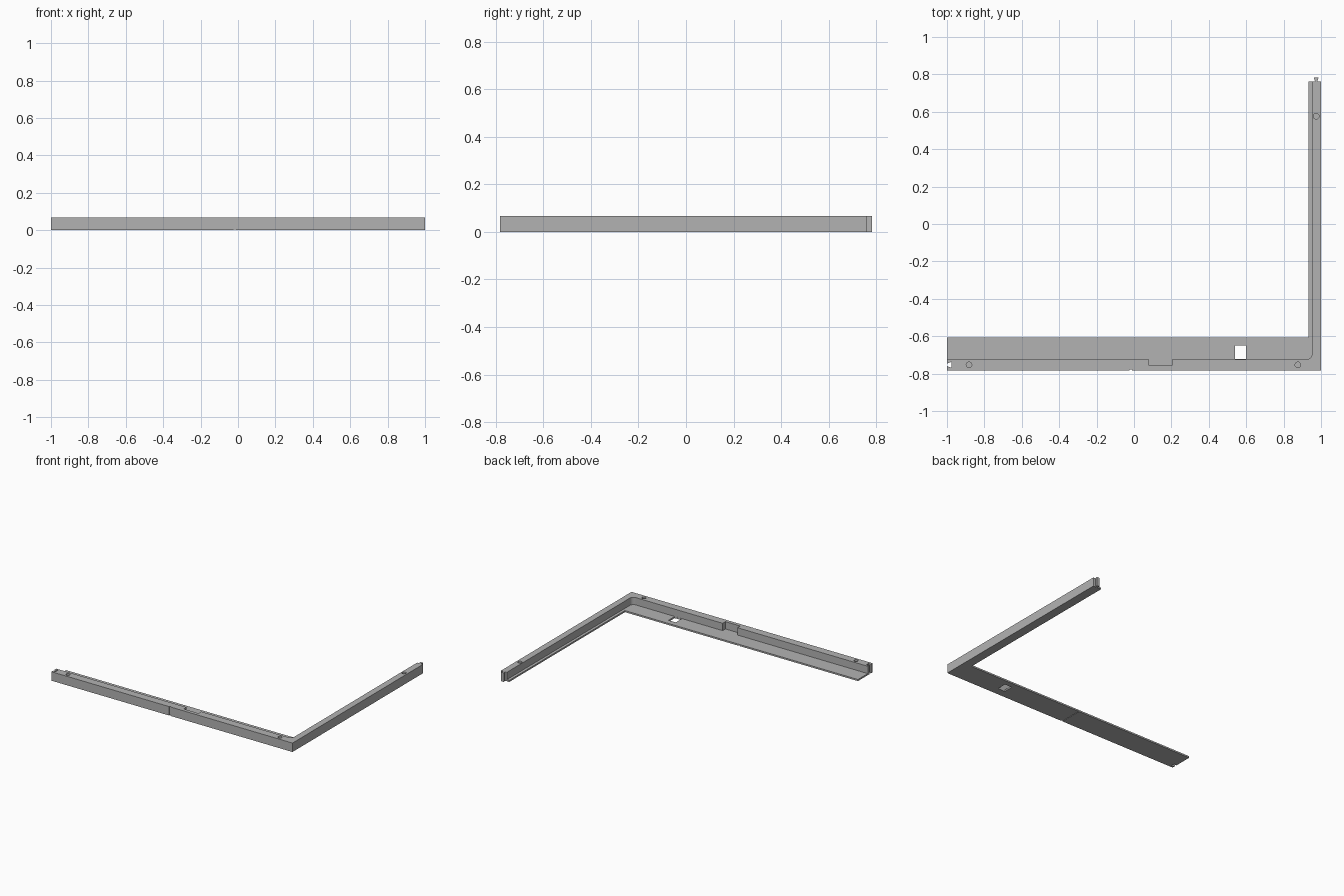
import bpy
import bmesh
from math import cos, sin, pi

if "Cube" in bpy.data.objects:
    bpy.data.objects.remove(bpy.data.objects["Cube"], do_unlink=True)

HEIGHT, FLOOR = 0.067, 0.012
FRONT, BACK = -0.783, 0.762
WALL_Y, WALL_X = -0.724, 0.952      # inner wall faces
PIN_Y, PIN_X = -0.753, 0.974        # centre lines of the walls

grey = bpy.data.materials.new("plain grey")
grey.use_nodes = True
grey.diffuse_color = (0.45, 0.45, 0.45, 1)
grey.node_tree.nodes["Principled BSDF"].inputs["Base Color"].default_value = (0.45, 0.45, 0.45, 1)


def prism(name, outline, z0, z1):
    """Extrude a counter-clockwise outline between two heights."""
    bm = bmesh.new()
    face = bm.faces.new([bm.verts.new((x, y, z0)) for x, y in outline])
    top = bmesh.ops.extrude_face_region(bm, geom=[face])["geom"]
    bmesh.ops.translate(bm, vec=(0, 0, z1 - z0),
                        verts=[v for v in top if isinstance(v, bmesh.types.BMVert)])
    bmesh.ops.recalc_face_normals(bm, faces=bm.faces)
    mesh = bpy.data.meshes.new(name)
    bm.to_mesh(mesh)
    bm.free()
    mesh.materials.append(grey)
    obj = bpy.data.objects.new(name, mesh)
    bpy.context.collection.objects.link(obj)
    return obj


def rect(x0, x1, y0, y1):
    return [(x0, y0), (x1, y0), (x1, y1), (x0, y1)]


def arc(cx, cy, r, start, end, steps):
    return [(cx + r * cos(start + (end - start) * i / steps),
             cy + r * sin(start + (end - start) * i / steps)) for i in range(steps + 1)]


# L-shaped body with a dovetail tongue at the end of the side arm
tongue = [(PIN_X + 0.006, BACK), (PIN_X + 0.013, -FRONT),
          (PIN_X - 0.013, -FRONT), (PIN_X - 0.006, BACK)]
body = prism("corner_frame",
             [(-1, FRONT), (1, FRONT), (1, BACK)] + tongue
             + [(0.932, BACK), (0.932, -0.608), (-1, -0.608)], 0, HEIGHT)

cutters = []

# Space above the thin ledge, with a rounded corner and a pocket in the front wall
R = 0.03
cutters.append(prism("ledge_cutter",
                     [(-1.1, WALL_Y), (0.08, WALL_Y), (0.08, -0.757), (0.203, -0.757), (0.203, WALL_Y)]
                     + arc(WALL_X - R, WALL_Y + R, R, -pi / 2, 0, 8)
                     + [(WALL_X, 1), (-1.1, 1)], FLOOR, 0.2))

# Dovetail socket at the left end
cutters.append(prism("socket_cutter",
                     [(-1.01, PIN_Y - 0.006), (-1, PIN_Y - 0.007), (-0.977, PIN_Y - 0.015),
                      (-0.977, PIN_Y + 0.015), (-1, PIN_Y + 0.007), (-1.01, PIN_Y + 0.006)], -0.1, 0.2))

# Rectangular opening through the ledge
cutters.append(prism("opening_cutter", rect(0.54, 0.60, WALL_Y + 0.001, -0.65), -0.1, 0.05))

# Blind round holes in the top of the wall
for x, y in [(-0.882, PIN_Y), (0.876, PIN_Y), (PIN_X, 0.576)]:
    cutters.append(prism("pin_hole_cutter", arc(x, y, 0.015, 0, 2 * pi * 15 / 16, 15), 0.025, 0.2))

# Shallow groove down the front and across the underside
cutters.append(prism("front_groove_cutter", rect(-0.023, -0.010, -0.9, FRONT + 0.004), -0.1, 0.2))
cutters.append(prism("under_groove_cutter", rect(-0.023, -0.010, -0.9, -0.5), -0.1, 0.003))

for cutter in cutters:
    mod = body.modifiers.new(cutter.name, "BOOLEAN")
    mod.operation = "DIFFERENCE"
    mod.solver = "EXACT"
    mod.object = cutter
    cutter.hide_render = True
    cutter.hide_viewport = True
    cutter.display_type = "WIRE"
